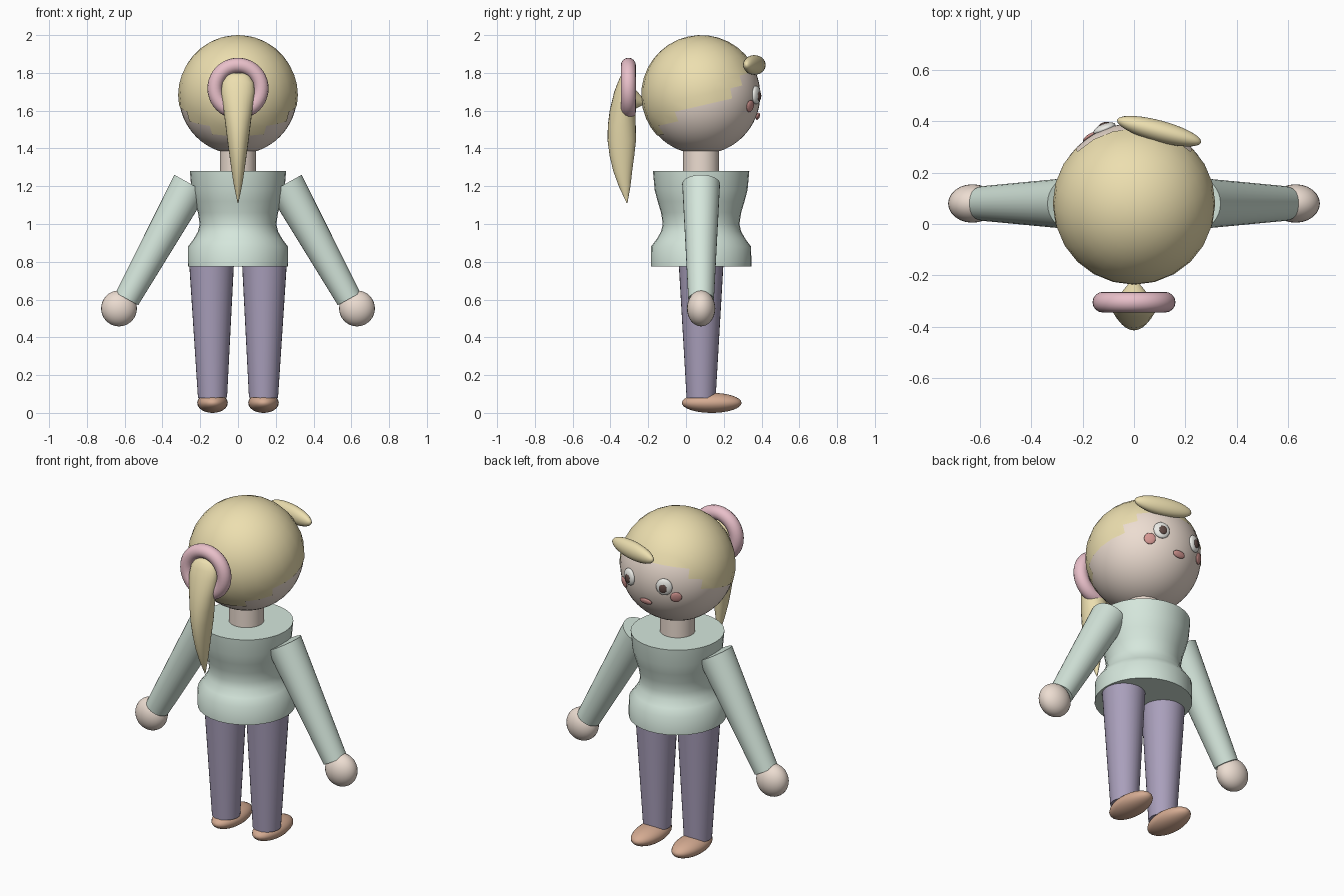
import bpy, bmesh
from math import radians, sin, cos, pi, atan2
from mathutils import Vector, Matrix

if "Cube" in bpy.data.objects:
    bpy.data.objects.remove(bpy.data.objects["Cube"])

CY = 0.08                      # body axis in y
HEAD = Vector((0, CY, 1.683))


def material(name, r, g, b):
    m = bpy.data.materials.new(name)
    m.diffuse_color = tuple((c / 255) ** 2.2 for c in (r, g, b)) + (1,)
    m.use_nodes = True
    m.node_tree.nodes["Principled BSDF"].inputs["Base Color"].default_value = m.diffuse_color
    return m


SKIN = material("skin", 236, 220, 208)
HAIR = material("hair", 236, 222, 174)
GREEN = material("green", 212, 230, 219)
PURPLE = material("purple", 168, 158, 186)
SHOE = material("shoe", 212, 170, 145)
PINK = material("pink", 232, 190, 200)
WHITE = material("white", 235, 235, 230)
DARK = material("dark", 95, 75, 70)
BLUSH = material("blush", 212, 150, 145)


def finish(name, mat):
    ob = bpy.context.object
    ob.name = name
    ob.data.materials.append(mat)
    bpy.ops.object.shade_smooth_by_angle(angle=radians(40))
    return ob


def from_bmesh(name, bm, mat):
    bmesh.ops.recalc_face_normals(bm, faces=bm.faces)
    me = bpy.data.meshes.new(name)
    bm.to_mesh(me)
    bm.free()
    ob = bpy.data.objects.new(name, me)
    bpy.context.collection.objects.link(ob)
    bpy.ops.object.select_all(action='DESELECT')
    bpy.context.view_layer.objects.active = ob
    ob.select_set(True)
    return finish(name, mat)


def ellipsoid(name, loc, radii, mat, rot=(0, 0, 0), seg=24, rings=16):
    bpy.ops.mesh.primitive_uv_sphere_add(segments=seg, ring_count=rings, radius=1,
                                         location=loc, rotation=rot)
    bpy.context.object.scale = radii
    return finish(name, mat)


def tube(name, a, b, r1, r2, mat, seg=32):
    a, b = Vector(a), Vector(b)
    d = b - a
    bpy.ops.mesh.primitive_cone_add(vertices=seg, radius1=r1, radius2=r2, depth=d.length,
                                    location=(a + b) / 2,
                                    rotation=d.to_track_quat('Z', 'Y').to_euler())
    return finish(name, mat)


def loft(name, rings, mat, seg=32):
    """Capped skin through horizontal ellipses given as (y, z, rx, ry)."""
    bm = bmesh.new()
    loops = [[bm.verts.new((rx * cos(2 * pi * i / seg), y + ry * sin(2 * pi * i / seg), z))
              for i in range(seg)] for y, z, rx, ry in rings]
    for p, q in zip(loops, loops[1:]):
        for i in range(seg):
            j = (i + 1) % seg
            bm.faces.new((p[i], p[j], q[j], q[i]))
    bm.faces.new(loops[0])
    bm.faces.new(loops[-1])
    return from_bmesh(name, bm, mat)


def on_face(name, x, z, radii, mat, out=0.0):
    """Flattened ellipsoid lying on the face, turned along the surface."""
    dx, dz = x, z - HEAD.z
    dy = (0.313 ** 2 - dx * dx - dz * dz) ** 0.5
    n = Vector((dx, dy, dz)).normalized()
    rot = (atan2(n.z, (n.x ** 2 + n.y ** 2) ** 0.5), 0, -atan2(n.x, n.y))
    return ellipsoid(name, HEAD + n * (0.313 + out), radii, mat, rot, 20, 12)


# Torso and neck
profile = [(1.28, .255), (1.18, .246), (1.12, .23), (1.06, .212), (1.0, .203), (.96, .212),
           (.92, .235), (.88, .265), (.775, .266)]
loft("sweater", [(CY, z, r, r) for z, r in profile], GREEN)
tube("neck", (0, CY, 1.25), (0, CY, 1.42), .096, .096, SKIN)

# Arms, hands, legs, shoes, face features on both sides
for s, side in ((-1, "left"), (1, "right")):
    tube(side + "_sleeve", (s * .25, CY, 1.212), (s * .588, CY, .603), .1, .068, GREEN)
    ellipsoid(side + "_hand", (s * .63, CY, .553), (.095, .075, .095), SKIN)
    tube(side + "_leg", (s * .135, CY, .08), (s * .14, CY, .80), .077, .119, PURPLE)
    ellipsoid(side + "_shoe", (s * .135, .136, .053), (.081, .158, .053), SHOE)
    on_face(side + "_eye", s * .115, 1.683, (.046, .02, .049), WHITE)
    on_face(side + "_pupil", s * .112, 1.678, (.023, .01, .026), DARK, .015)
    on_face(side + "_cheek", s * .17, 1.625, (.032, .01, .032), BLUSH, .004)
on_face("mouth", 0, 1.573, (.04, .01, .02), BLUSH, .008)

# Head
ellipsoid("head", HEAD, (.313,) * 3, SKIN, seg=48, rings=32)

# Hair cap: tilted sphere with a stepped lower edge
bm = bmesh.new()
bmesh.ops.create_uvsphere(bm, u_segments=24, v_segments=18, radius=.317)


def hairline(lon):
    for limit, lat in ((-60, -30), (-30, -20), (30, -10), (45, 0)):
        if lon < limit:
            return lat
    return 10


drop = []
for f in bm.faces:
    c = f.calc_center_median()
    lon = 90 - atan2(abs(c.x), c.y) * 180 / pi
    lat = atan2(c.z, (c.x ** 2 + c.y ** 2) ** 0.5) * 180 / pi
    if lat < hairline(lon):
        drop.append(f)
bmesh.ops.delete(bm, geom=drop, context='FACES')
bmesh.ops.transform(bm, verts=bm.verts,
                    matrix=Matrix.Translation(HEAD) @ Matrix.Rotation(radians(13), 4, 'X'))
from_bmesh("hair_cap", bm, HAIR)

# Fringe
ellipsoid("fringe", (.098, .362, 1.842), (.17, .042, .052), HAIR, (0, 0, radians(-15)))

# Ponytail with its root and hair band
loft("ponytail", [(-.315, 1.80, .03, .012), (-.315, 1.785, .06, .03), (-.317, 1.75, .083, .044),
                  (-.325, 1.70, .089, .055), (-.336, 1.60, .076, .068), (-.34, 1.52, .066, .074),
                  (-.34, 1.44, .056, .075), (-.339, 1.36, .045, .065), (-.335, 1.28, .034, .05),
                  (-.325, 1.20, .021, .031), (-.312, 1.11, .002, .002)], HAIR, 24)
root = tube("ponytail_root", (0, -.30, 1.66), (0, -.225, 1.645), .075, .015, HAIR, 24)
bpy.ops.mesh.primitive_torus_add(major_radius=.122, minor_radius=.04, major_segments=40,
                                 minor_segments=16, location=(0, -.305, 1.718),
                                 rotation=(radians(90), 0, 0))
finish("hair_band", PINK)
